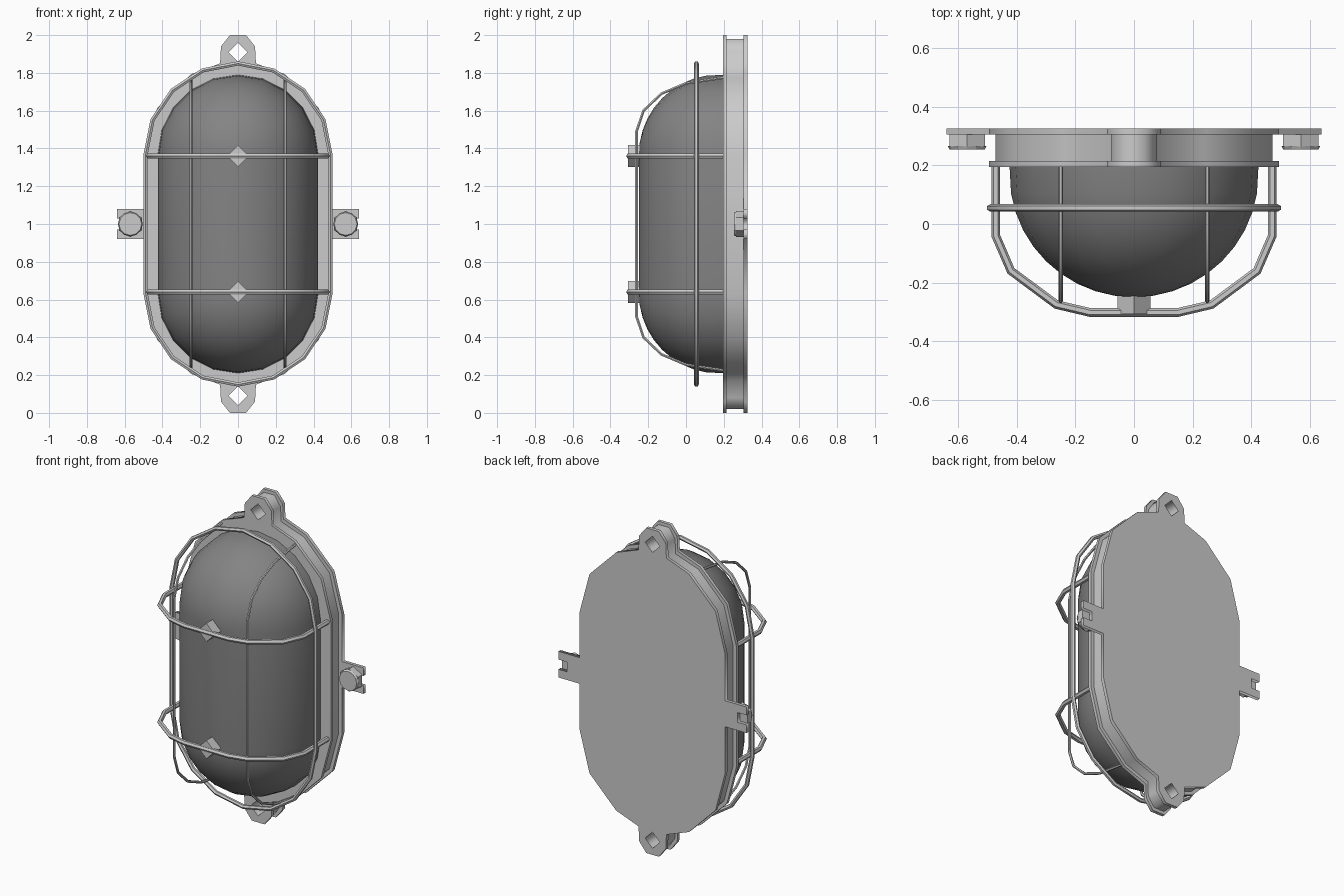
import bpy, bmesh, math
from math import sin, cos, pi, radians
from mathutils import Matrix, Vector

cube = bpy.data.objects.get("Cube")
if cube:
    bpy.data.objects.remove(cube, do_unlink=True)


def material(name, value):
    m = bpy.data.materials.new(name)
    m.use_nodes = True
    col = (value, value, value, 1)
    m.diffuse_color = col
    m.node_tree.nodes["Principled BSDF"].inputs["Base Color"].default_value = col
    return m


METAL = material("light grey metal", 0.6)
GLASS = material("dark grey glass", 0.23)
MID = 1.0      # height of the lamp's centre
ARC = 0.365    # distance from the centre to each end arc


def add_mesh(name, mesh, mat, smooth=None):
    obj = bpy.data.objects.new(name, mesh)
    mesh.materials.clear()
    mesh.materials.append(mat)
    bpy.context.collection.objects.link(obj)
    if smooth:
        bpy.ops.object.select_all(action='DESELECT')
        obj.select_set(True)
        bpy.context.view_layer.objects.active = obj
        bpy.ops.object.shade_smooth_by_angle(angle=radians(smooth))
    return obj


def curve_mesh(name, curve, mat, smooth=None):
    temp = bpy.data.objects.new("temp", curve)
    bpy.context.collection.objects.link(temp)
    bpy.context.view_layer.update()
    deps = bpy.context.evaluated_depsgraph_get()
    mesh = bpy.data.meshes.new_from_object(temp.evaluated_get(deps))
    bpy.data.objects.remove(temp)
    return add_mesh(name, mesh, mat, smooth)


def add_spline(curve, points, closed):
    s = curve.splines.new('POLY')
    s.points.add(len(points) - 1)
    for p, co in zip(s.points, points):
        p.co = (*co, 1)
    s.use_cyclic_u = closed


def plate(name, loops, y0, y1):
    """Flat plate in the XZ plane; later loops become holes."""
    c = bpy.data.curves.new(name, 'CURVE')
    c.dimensions, c.fill_mode, c.extrude = '2D', 'BOTH', (y1 - y0) / 2
    for loop in loops:
        add_spline(c, [(x, z, 0) for x, z in loop], True)
    obj = curve_mesh(name, c, METAL)
    obj.data.transform(Matrix.Translation((0, (y0 + y1) / 2, MID)) @ Matrix.Rotation(pi / 2, 4, 'X'))
    return obj


def wire(name, points, radius, closed=False):
    c = bpy.data.curves.new(name, 'CURVE')
    c.dimensions, c.bevel_depth, c.bevel_resolution = '3D', radius, 1
    c.use_fill_caps = True
    add_spline(c, points, closed)
    return curve_mesh(name, c, METAL, 50)


def mirrored(quarter):
    """Mirror a quarter outline (right side to top) into a closed loop."""
    right_up = quarter
    left_up = [(-x, z) for x, z in reversed(quarter)]
    top = right_up + left_up
    loop = top + [(-x, -z) for x, z in top]
    return [p for i, p in enumerate(loop) if p != loop[i - 1]]


def outline(width, height, lug_width, lug_top, tab=False):
    q = [(0.58, 0.03), (0.64, 0.03), (0.64, 0.08), (width, 0.08)] if tab else []
    for k in range(3):
        a = k * pi / 6
        q.append((width * cos(a), ARC + (height - ARC) * sin(a)))
    q += [(lug_width, height - 0.01), (lug_width * 0.95, lug_top - 0.06), (lug_width * 0.45, lug_top)]
    return mirrored(q)


# Housing: rim, body and back plate share the screw holes in their end lugs
holes = [[(0.05 * sin(k * pi / 2), s * 0.91 + 0.05 * cos(k * pi / 2)) for k in range(4)]
         for s in (1, -1)]
plate("front_rim", [outline(0.495, 0.86, 0.095, 1.0)] + holes, 0.195, 0.215)
plate("housing_body", [outline(0.472, 0.84, 0.08, 0.98)] + holes, 0.215, 0.305)
plate("back_plate", [outline(0.495, 0.86, 0.095, 1.0, True)] + holes, 0.305, 0.326)


def prism(name, centre, sides, r0, r1, depth, turn, smooth=None):
    bm = bmesh.new()
    bmesh.ops.create_cone(bm, cap_ends=True, segments=sides, radius1=r0, radius2=r1, depth=depth,
                          matrix=Matrix.Translation(centre) @ Matrix.Rotation(pi / 2, 4, 'X')
                          @ Matrix.Rotation(turn, 4, 'Z'))
    mesh = bpy.data.meshes.new(name)
    bm.to_mesh(mesh)
    bm.free()
    return add_mesh(name, mesh, METAL, smooth)


# Side bolts: hexagon with a round washer face
for side, s in (("left", 1), ("right", -1)):
    prism(side + "_bolt_head", (s * 0.57, 0.285, MID), 6, 0.07, 0.07, 0.04, 0)
    prism(side + "_bolt_face", (s * 0.57, 0.26, MID), 12, 0.066, 0.06, 0.012, 0)

# Glass dome: stacked stadium rings shrinking to a ridge at the front
bm = bmesh.new()
rings = []
N, STEPS = 10, 10
for i in range(STEPS + 1):
    phi = i / STEPS * pi / 2
    r, y = 0.425 * cos(phi), 0.17 - 0.42 * sin(phi)
    if i == 0:
        y = 0.2
    ring = []
    for sign in (1, -1):
        for k in range(N + 1):
            a = k * pi / N
            ring.append(bm.verts.new((sign * r * cos(a), y, MID + sign * (ARC + r * sin(a)))))
    rings.append(ring)
for a, b in zip(rings, rings[1:]):
    for k in range(len(a)):
        bm.faces.new((a[k - 1], a[k], b[k], b[k - 1]))
bmesh.ops.remove_doubles(bm, verts=bm.verts, dist=1e-4)
bmesh.ops.recalc_face_normals(bm, faces=bm.faces)
if sum(f.normal.y for f in bm.faces) > 0:
    bmesh.ops.reverse_faces(bm, faces=bm.faces)
mesh = bpy.data.meshes.new("glass_dome")
bm.to_mesh(mesh)
bm.free()
add_mesh("glass_dome", mesh, GLASS, 60)

# Guard: long ring around the dome
quarter = [(0.49 * cos(k * pi / 8), ARC + 0.485 * sin(k * pi / 8)) for k in range(4)] + [(0.0, 0.85)]
wire("guard_ring", [(x, 0.055, MID + z) for x, z in mirrored(quarter)], 0.013, True)

# Guard: two cross hoops, each with a square boss in the middle
half = [(0.472, 0.2), (0.472, -0.04), (0.42, -0.16), (0.265, -0.275), (0.15, -0.302)]
for label, z in (("upper", MID + 0.36), ("lower", MID - 0.36)):
    path = half + [(-x, y) for x, y in reversed(half)]
    wire(label + "_guard_hoop", [(x, y, z) for x, y in path], 0.015)
    prism(label + "_guard_boss", (0, -0.27, z), 4, 0.057, 0.057, 0.075, 0)

# Guard: two long upright wires
half = [(0.2, 0.775), (0.0, 0.745), (-0.13, 0.69), (-0.225, 0.6), (-0.262, 0.49)]
for side, x in (("left", 0.25), ("right", -0.25)):
    path = half + [(y, -z) for y, z in reversed(half)]
    wire(side + "_guard_upright", [(x, y, MID + z) for y, z in path], 0.008)
